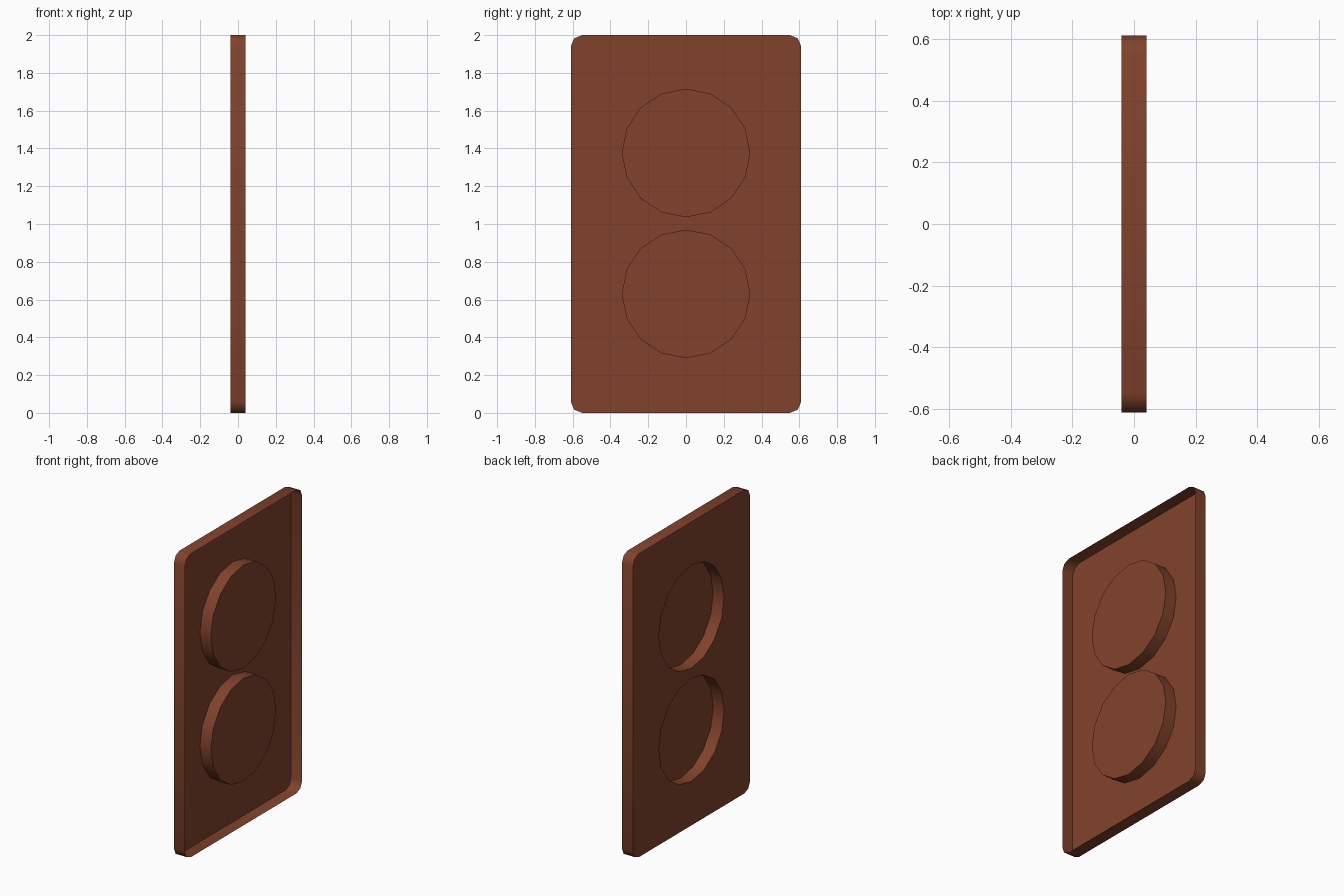
import bpy, bmesh
from math import pi, cos, sin, radians

if "Cube" in bpy.data.objects:
    bpy.data.objects.remove(bpy.data.objects["Cube"])

BACK, FRONT = -0.04, 0.04      # x of the panel sheet and of the open rim
HALF_W, HEIGHT, CORNER = 0.61, 2.0, 0.06
DISC_R, DISC_Z = 0.34, (0.63, 1.376)


def rounded_rect():
    """Outline in y, z with two segments per corner."""
    pts = []
    y, lo, hi = HALF_W - CORNER, CORNER, HEIGHT - CORNER
    for i, (cy, cz) in enumerate([(y, hi), (-y, hi), (-y, lo), (y, lo)]):
        for k in range(3):
            a = i * pi / 2 + k * pi / 4
            pts.append((cy + CORNER * cos(a), cz + CORNER * sin(a)))
    return pts


def circle(cz, n=16):
    return [(DISC_R * cos(2 * pi * i / n), cz + DISC_R * sin(2 * pi * i / n)) for i in range(n)]


def wall(bm, outline):
    """Band of quads from back to front; returns back edges and front verts."""
    back = [bm.verts.new((BACK, y, z)) for y, z in outline]
    front = [bm.verts.new((FRONT, y, z)) for y, z in outline]
    n = len(outline)
    for i in range(n):
        j = (i + 1) % n
        bm.faces.new((back[i], back[j], front[j], front[i]))
    edges = [bm.edges.get((back[i], back[(i + 1) % n])) for i in range(n)]
    return edges, front


bm = bmesh.new()

# Outer rim, open towards +x
panel_edges, _ = wall(bm, rounded_rect())

# Two pressed discs, hollow from behind and capped at the front
for cz in DISC_Z:
    edges, front = wall(bm, circle(cz))
    bm.faces.new(front)
    panel_edges += edges

# Panel sheet with the two disc openings
bmesh.ops.triangle_fill(bm, edges=panel_edges, use_beauty=True, normal=(-1, 0, 0))
bmesh.ops.dissolve_limit(bm, angle_limit=radians(1), verts=[],
                         edges=[e for e in bm.edges if all(abs(v.co.x - BACK) < 1e-5 for v in e.verts)])
bmesh.ops.recalc_face_normals(bm, faces=bm.faces)

mesh = bpy.data.meshes.new("pressed_panel")
bm.to_mesh(mesh)
bm.free()
panel = bpy.data.objects.new("pressed_panel", mesh)
bpy.context.collection.objects.link(panel)

# Rust brown finish
mat = bpy.data.materials.new("rust_brown")
mat.diffuse_color = (0.22, 0.055, 0.025, 1)
mat.use_nodes = True
mat.node_tree.nodes["Principled BSDF"].inputs["Base Color"].default_value = mat.diffuse_color
mesh.materials.append(mat)

bpy.context.view_layer.objects.active = panel
panel.select_set(True)
bpy.ops.object.shade_smooth_by_angle(angle=radians(60))
